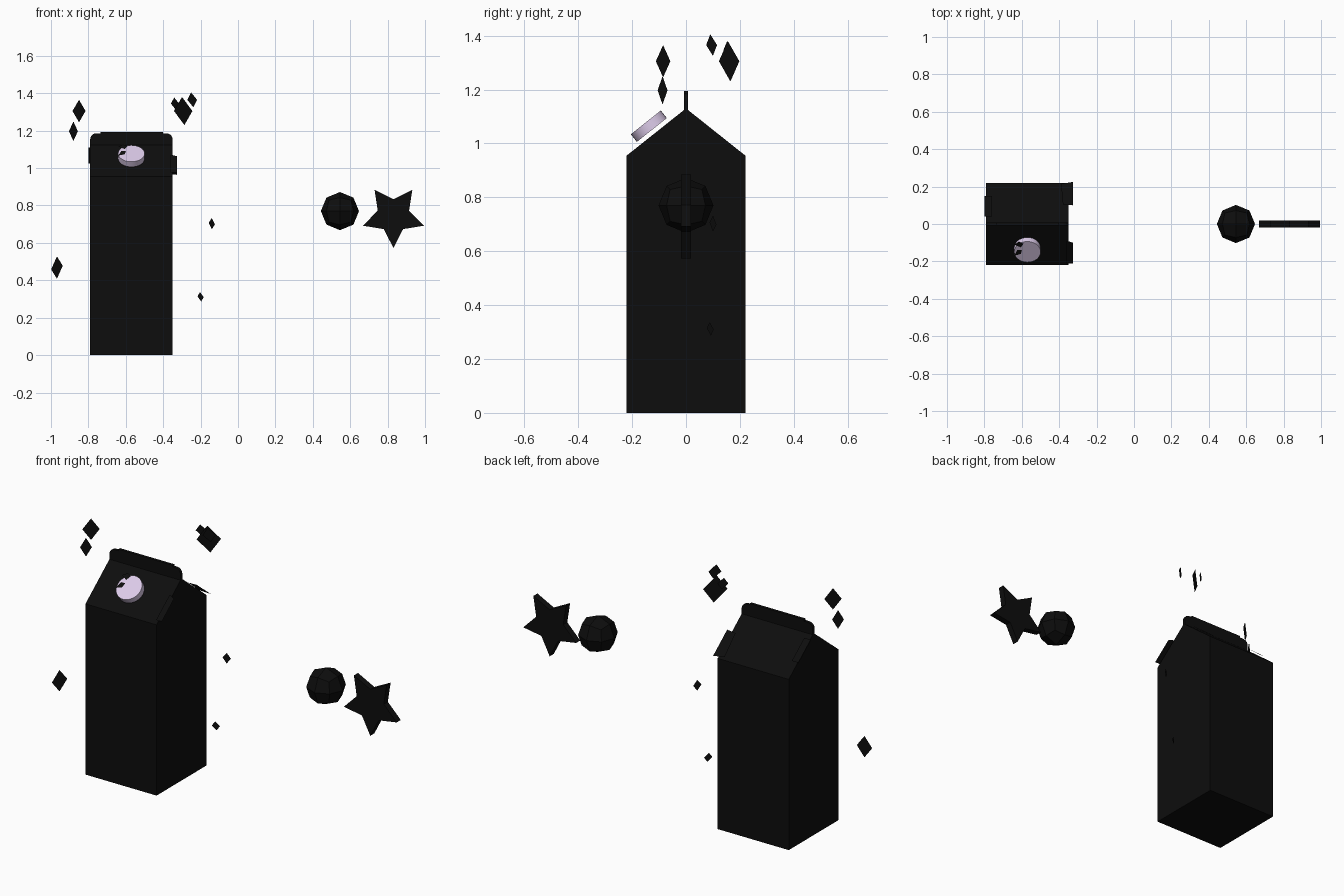
import bpy, bmesh, math
from mathutils import Vector, Matrix

if "Cube" in bpy.data.objects:
    bpy.data.objects.remove(bpy.data.objects["Cube"])


def material(name, colour):
    m = bpy.data.materials.new(name)
    m.diffuse_color = (*colour, 1)
    m.use_nodes = True
    m.node_tree.nodes["Principled BSDF"].inputs["Base Color"].default_value = m.diffuse_color
    return m


dark = material("dark", (0.004, 0.004, 0.004))
lilac = material("lilac", (0.72, 0.6, 0.82))


def finish(bm, name, mat):
    bmesh.ops.recalc_face_normals(bm, faces=bm.faces)
    me = bpy.data.meshes.new(name)
    bm.to_mesh(me)
    bm.free()
    me.materials.append(mat)
    ob = bpy.data.objects.new(name, me)
    bpy.context.collection.objects.link(ob)
    return ob


def sheet(name, pts, mat=dark, sweep=None):
    """Flat polygon, optionally extruded along a vector."""
    bm = bmesh.new()
    face = bm.faces.new([bm.verts.new(p) for p in pts])
    if sweep:
        ext = bmesh.ops.extrude_face_region(bm, geom=[face])
        bmesh.ops.translate(bm, vec=Vector(sweep),
                            verts=[v for v in ext["geom"] if isinstance(v, bmesh.types.BMVert)])
        if not face.is_valid or len(bm.faces) < len(pts) + 2:
            bmesh.ops.holes_fill(bm, edges=bm.edges, sides=0)
    return finish(bm, name, mat)


# Carton body with gable roof
X0, X1, HALF, EAVE, RIDGE = -0.79, -0.35, 0.22, 0.955, 1.13
gable = [(-HALF, 0), (HALF, 0), (HALF, EAVE), (0, RIDGE), (-HALF, EAVE)]
sheet("carton", [(X0, y, z) for y, z in gable], sweep=(X1 - X0, 0, 0))

# Sealed fin with rounded top corners, plus the crimp strip on top
r, top = 0.03, 1.185
fin = [(X0, 1.11), (X1, 1.11)]
for cx, start in ((X1 - r, 0), (X0 + r, 90)):
    for i in range(6):
        a = math.radians(start + 18 * i)
        fin.append((cx + r * math.cos(a), top - r + r * math.sin(a)))
sheet("carton_fin", [(x, -0.008, z) for x, z in fin], sweep=(0, 0.016, 0))
strip = [(-0.735, 1.18), (-0.40, 1.18), (-0.40, 1.194), (-0.735, 1.194)]
sheet("fin_strip", [(x, -0.008, z) for x, z in strip], sweep=(0, 0.016, 0))

# Screw cap and its neck, square to the front roof
normal = Vector((0, -(RIDGE - EAVE), HALF)).normalized()
tilt = normal.to_track_quat('Z', 'Y').to_matrix().to_4x4()
cap_centre = Vector((-0.57, -0.138, 1.064))


def disc(name, radius, depth, shift, mat):
    bm = bmesh.new()
    bmesh.ops.create_cone(bm, cap_ends=True, segments=32, radius1=radius, radius2=radius, depth=depth,
                          matrix=Matrix.Translation(cap_centre + normal * shift) @ tilt)
    ob = finish(bm, name, mat)
    bpy.context.view_layer.objects.active = ob
    ob.select_set(True)
    bpy.ops.object.shade_smooth_by_angle(angle=math.radians(35))
    ob.select_set(False)


disc("cap", 0.071, 0.036, 0, lilac)


# Loose paper patches hovering over the roof
def roof_patch(name, outline, lift):
    n = Vector((0, HALF, HALF)).normalized()
    pts = []
    for x, y in outline:
        s = 1 if y > 0 else -1
        n = Vector((0, s * -normal.y, normal.z))
        slope = (RIDGE - EAVE) / HALF
        pts.append(Vector((x, y, RIDGE - abs(y) * slope + lift / n.z)))
    sheet(name, pts)


roof_patch("roof_patch_front", [(-0.36, -0.21), (-0.325, -0.21), (-0.325, -0.10), (-0.36, -0.09)], 0.01)
roof_patch("roof_patch_back", [(-0.39, 0.215), (-0.325, 0.225), (-0.325, 0.10), (-0.38, 0.105)], 0.01)
roof_patch("roof_patch_left", [(-0.76, 0.15), (-0.80, 0.15), (-0.80, 0.04), (-0.76, 0.04)], 0.01)
roof_patch("cap_fleck_upper", [(-0.64, -0.11), (-0.605, -0.125), (-0.59, -0.105), (-0.615, -0.095)], 0.056)
roof_patch("cap_fleck_lower", [(-0.64, -0.17), (-0.605, -0.16), (-0.60, -0.14), (-0.625, -0.14)], 0.056)

# Faceted ball: cube split once and pushed out to a sphere
bm = bmesh.new()
bmesh.ops.create_cube(bm, size=2)
bmesh.ops.subdivide_edges(bm, edges=bm.edges[:], cuts=1, use_grid_fill=True)
for v in bm.verts:
    v.co = v.co.normalized() * 0.102 + Vector((0.545, 0, 0.77))
finish(bm, "faceted_ball", dark)

# Star pointing down
star = []
for i in range(10):
    a = math.radians(-90 + 36 * i)
    rad = 0.172 if i % 2 == 0 else 0.088
    star.append((0.831 + rad * math.cos(a), -0.018, 0.745 + rad * math.sin(a)))
sheet("star", star, sweep=(0, 0.036, 0))

# Paper-thin upright diamonds: centre x, y, z, width, height, top lean, side drop
shards = [
    (-0.85, -0.085, 1.305, 0.088, 0.12, 0.0, 0.0),
    (-0.88, -0.087, 1.197, 0.060, 0.105, 0.0, 0.0),
    (-0.293, 0.16, 1.305, 0.124, 0.15, -0.008, 0.0),
    (-0.245, 0.095, 1.365, 0.066, 0.08, -0.008, 0.0),
    (-0.337, 0.155, 1.345, 0.055, 0.065, -0.005, 0.0),
    (-0.968, -0.195, 0.468, 0.078, 0.12, 0.0, 0.01),
    (-0.14, 0.10, 0.703, 0.042, 0.06, 0.0, -0.004),
    (-0.20, 0.09, 0.312, 0.042, 0.05, -0.004, -0.002),
]
across = Vector((0.79, 0.61, 0)).normalized()
up = Vector((0, 0, 1))
for i, (x, y, z, w, h, lean, drop) in enumerate(shards):
    c = Vector((x, y, z))
    t, s = across * lean + up * h / 2, across * w / 2 + up * drop
    sheet(f"shard_{i + 1}", [c + t, c + s, c - t, c - s])
